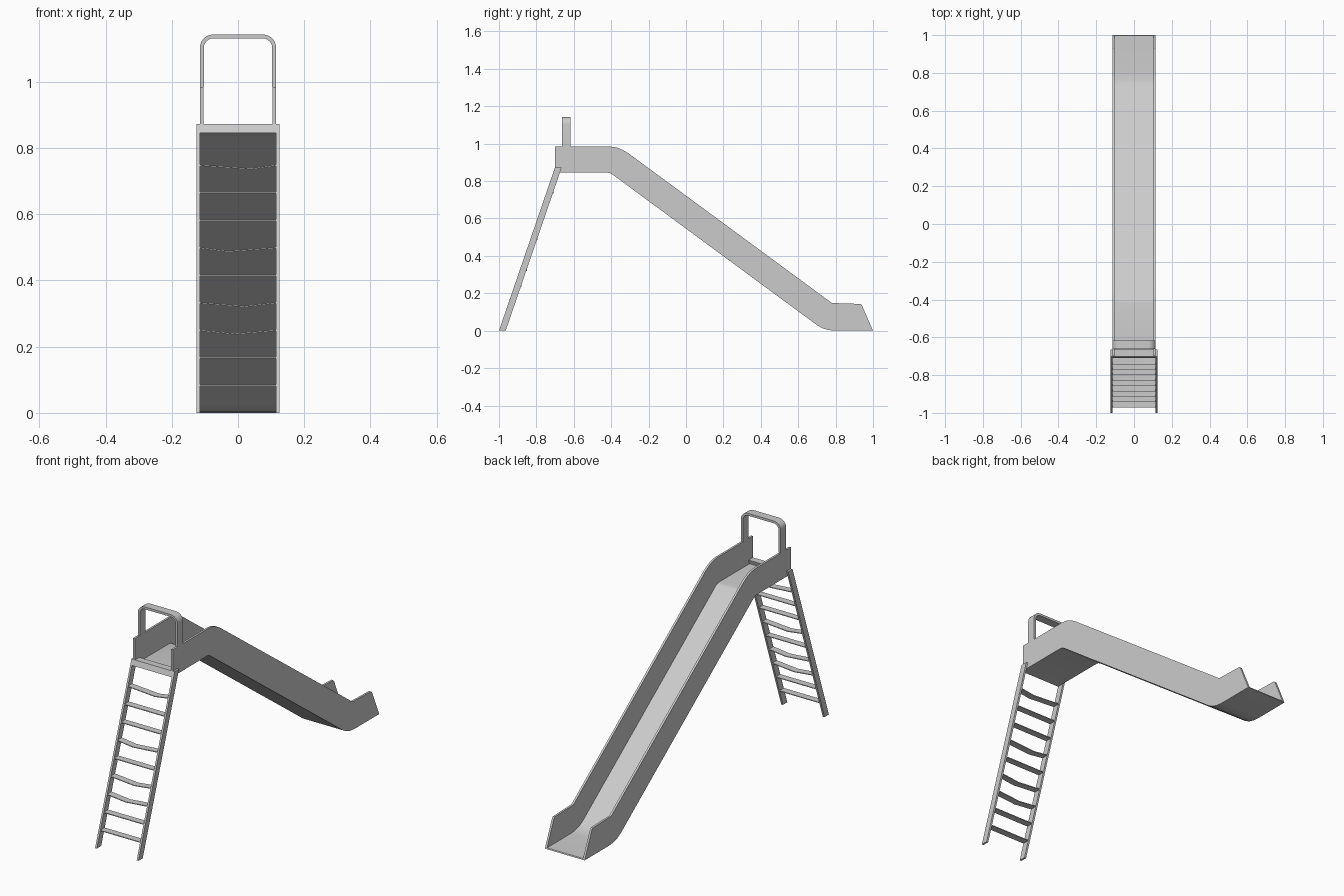
import bpy, bmesh, math

if "Cube" in bpy.data.objects:
    bpy.data.objects.remove(bpy.data.objects["Cube"])

def prism(name, profile, a, b, axis='X'):
    """Extrude a closed 2D profile from a to b along X (profile = y,z) or Y (profile = x,z)."""
    bm = bmesh.new()
    def point(p, t):
        return (t, p[0], p[1]) if axis == 'X' else (p[0], t, p[1])
    face = bm.faces.new([bm.verts.new(point(p, a)) for p in profile])
    ext = bmesh.ops.extrude_face_region(bm, geom=[face])
    shift = (b - a, 0, 0) if axis == 'X' else (0, b - a, 0)
    bmesh.ops.translate(bm, vec=shift,
                        verts=[v for v in ext['geom'] if isinstance(v, bmesh.types.BMVert)])
    bmesh.ops.recalc_face_normals(bm, faces=bm.faces)
    mesh = bpy.data.meshes.new(name)
    bm.to_mesh(mesh)
    bm.free()
    obj = bpy.data.objects.new(name, mesh)
    bpy.context.collection.objects.link(obj)
    bpy.ops.object.select_all(action='DESELECT')
    obj.select_set(True)
    bpy.context.view_layer.objects.active = obj
    bpy.ops.object.shade_smooth_by_angle(angle=math.radians(25))
    return obj

def rail_y(z):
    """Front edge of the leaning ladder rail at height z."""
    return -1.0 + 0.343 * z

W_IN, W_OUT, RAIL_OUT = 0.104, 0.115, 0.125
RAIL_D, TOP = 0.036, 0.873

# Slide side walls
bottom = [(-0.7, 0.845), (-0.42, 0.845), (-0.405, 0.842), (-0.39, 0.833),
          (0.70, 0.03), (0.73, 0.013), (0.765, 0.003), (0.80, 0.0), (1.0, 0.0)]
upper = [(0.94, 0.137), (0.933, 0.143), (0.78, 0.148), (-0.31, 0.95), (-0.335, 0.965),
         (-0.37, 0.98), (-0.41, 0.985), (-0.7, 0.985)]
for side, s in (("left", -1), ("right", 1)):
    prism(f"{side}_slide_wall", bottom + upper, s * W_IN, s * W_OUT)

# Slide chute and platform floor
T = 0.006
floor_top = [(y, z + T) for y, z in bottom]
floor_top[-1] = (0.9975, T)
prism("slide_floor", bottom + floor_top[::-1], -W_IN, W_IN)

# Ladder rails
rail = [(-1, 0), (-1 + RAIL_D, 0), (rail_y(TOP) + RAIL_D, TOP), (rail_y(TOP), TOP)]
for side, s in (("left", -1), ("right", 1)):
    prism(f"{side}_ladder_rail", rail, s * W_OUT, s * RAIL_OUT)

# Top step joining ladder and platform
prism("top_step", [(rail_y(0.845), 0.845), (rail_y(0.845) + RAIL_D, 0.845),
                   (rail_y(TOP) + RAIL_D, TOP), (rail_y(TOP), TOP)], -W_OUT, W_OUT)

# Thin treads, some of them sagging at an off-centre point
sag = {3: -0.01, 4: 0.02, 6: -0.03, 9: 0.04}
for i in range(1, 10):
    z = i * 0.0831
    x = sag.get(i, 0)
    d = 0.011 if i in sag else 0
    h = 0.002
    y = rail_y(z)
    prism(f"tread_{i}", [(-W_OUT, z + h), (-W_OUT, z - h), (x, z - d - h),
                         (W_OUT, z - h), (W_OUT, z + h), (x, z - d + h)],
          y, y + RAIL_D, 'Y')

# Hoop handle with rounded corners
def hoop(half, top, r):
    pts = [(half, 0.985)]
    for k in range(7):
        a = math.radians(15 * k)
        pts.append((half - r + r * math.cos(a), top - r + r * math.sin(a)))
    return pts + [(-x, z) for x, z in reversed(pts)]

prism("hoop_handle", hoop(W_OUT, 1.143, 0.04) + hoop(0.103, 1.131, 0.028)[::-1],
      -0.662, -0.617, 'Y')
